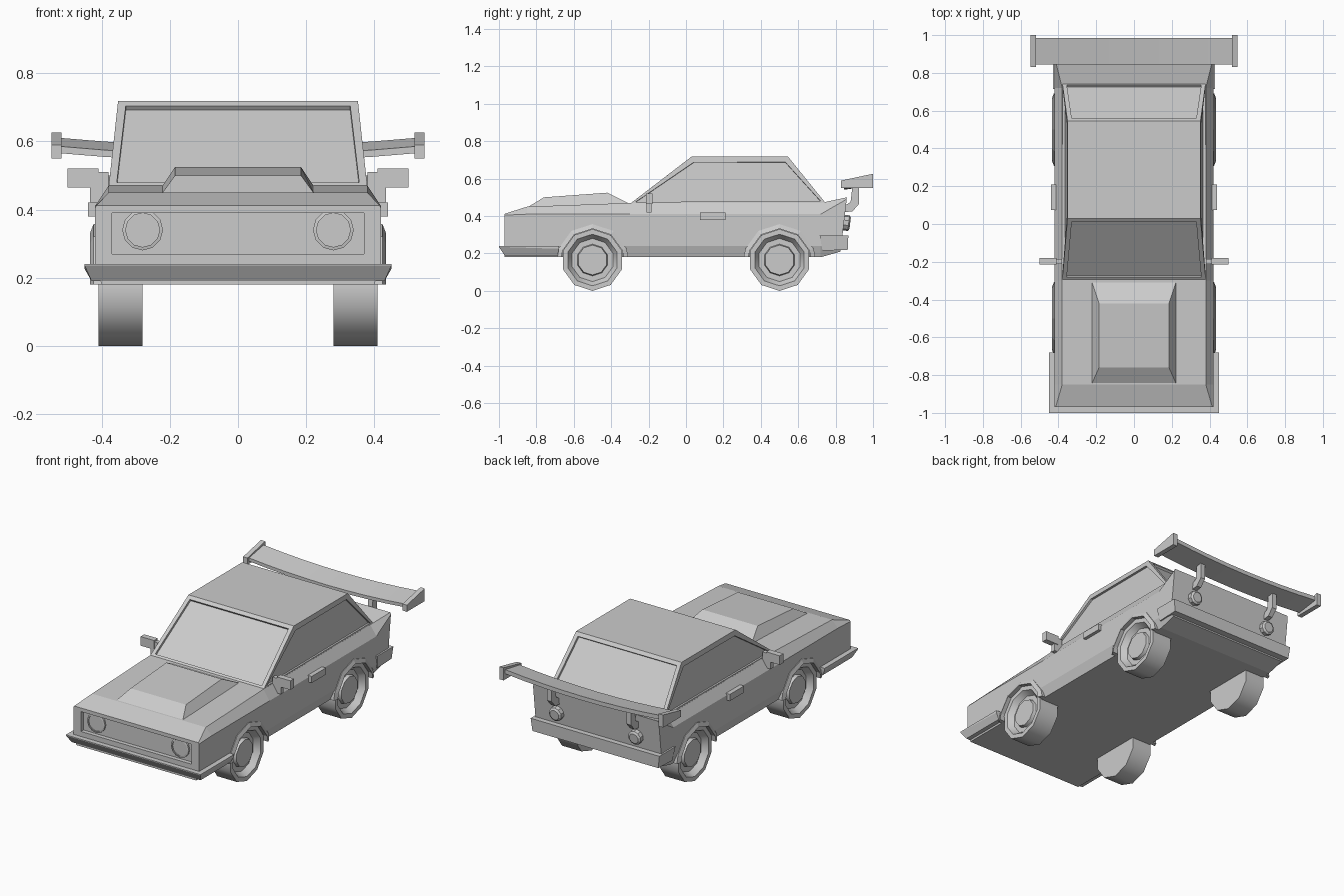
import bpy, bmesh
from math import sin, cos, pi, radians
from mathutils import Vector

if "Cube" in bpy.data.objects:
    bpy.data.objects.remove(bpy.data.objects["Cube"])


def finish(name, bm, mirror=False, smooth=None):
    bmesh.ops.remove_doubles(bm, verts=bm.verts, dist=1e-4)
    bmesh.ops.recalc_face_normals(bm, faces=bm.faces)
    me = bpy.data.meshes.new(name)
    bm.to_mesh(me)
    bm.free()
    ob = bpy.data.objects.new(name, me)
    bpy.context.collection.objects.link(ob)
    if mirror:
        ob.modifiers.new("mirror", 'MIRROR').use_mirror_merge = False
    if smooth:
        me.shade_smooth()
        me.set_sharp_from_angle(angle=radians(smooth))
    return ob


def loft_bm(sections):
    """Skin closed rings of points and cap both ends."""
    bm = bmesh.new()
    rings = [[bm.verts.new(p) for p in s] for s in sections]
    n = len(rings[0])
    for a, b in zip(rings, rings[1:]):
        for i in range(n):
            j = (i + 1) % n
            bm.faces.new((a[i], a[j], b[j], b[i]))
    bm.faces.new(rings[0])
    bm.faces.new(rings[-1])
    return bm


def prism(name, profile, x0, x1, mirror=True):
    """Extrude a (y, z) profile from x0 to x1."""
    bm = loft_bm([[(x, y, z) for y, z in profile] for x in (x0, x1)])
    return finish(name, bm, mirror)


def box(name, x0, x1, y0, y1, z0, z1, mirror=True):
    return prism(name, [(y0, z0), (y1, z0), (y1, z1), (y0, z1)], x0, x1, mirror)


def quad(hx, y0, y1, z0, z1):
    return [(-hx, y0, z0), (hx, y0, z0), (hx, y1, z1), (-hx, y1, z1)]


def lathe(name, profile, n, loc, axis='x', cx=0.0, smooth=None):
    """Turn an (offset, radius) profile; a mirrored copy is made in x."""
    def ring(h, r):
        pts = []
        for k in range(n):
            a = pi / 2 + 2 * pi * k / n
            if axis == 'x':
                pts.append((h, r * cos(a), r * sin(a)))
            else:
                pts.append((cx + r * cos(a), h, r * sin(a)))
        return pts
    ob = finish(name, loft_bm([ring(h, r) for h, r in profile]), True, smooth)
    ob.location = loc
    return ob


# Body shell: cross-sections along the car
def body_ring(low, crease, belt, top):
    half = [low, crease, belt, top]
    return half + [(-x, y, z) for x, y, z in reversed(half)]


def station(y, top_z):
    return body_ring((.40, y, .18), (.42, y, .24), (.42, y, .41), (.38, y, top_z))


bm = loft_bm([
    body_ring((.40, -.97, .18), (.42, -.97, .24), (.42, -.97, .405), (.415, -.97, .412)),
    station(-.85, .45), station(-.30, .47), station(.72, .47),
    body_ring((.40, .8265, .21), (.42, .83, .24), (.42, .859, .49), (.415, .86, .50))])
body = finish("body", bm)

# Recesses for the grille and wheels
cutters = [box("grille_cutter", -.37, .37, -1.1, -.945, .27, .39, False)]
WHEEL_Z = .165
for y, end in ((-.5, "front"), (.5, "rear")):
    cutters.append(lathe(end + "_wheel_well_cutter", [(.275, .168), (.6, .168)],
                         10, (0, y, WHEEL_Z)))
for c in cutters:
    c.hide_render = True
    c.hide_set(True)
    m = body.modifiers.new(c.name, 'BOOLEAN')
    m.operation = 'DIFFERENCE'
    m.solver = 'EXACT'
    m.object = c

# Cabin with sunken windows on all four sides
bm = loft_bm([quad(.38, -.30, .75, .465, .465), quad(.352, .03, .545, .718, .718)])
bmesh.ops.recalc_face_normals(bm, faces=bm.faces)
panes = [f for f in bm.faces if abs(f.normal.z) < .9]
bmesh.ops.inset_individual(bm, faces=panes, thickness=.033, depth=0)
bmesh.ops.inset_individual(bm, faces=panes, thickness=.0005, depth=-.013)
finish("cabin", bm)

# Raised bonnet panel
finish("bonnet_bulge", loft_bm([quad(.225, -.85, -.30, .445, .465),
                                quad(.185, -.76, -.42, .50, .525)]))

# Bumpers
finish("front_bumper", loft_bm([quad(.43, -.97, -.685, .19, .19),
                                quad(.45, -1.0, -.68, .235, .225),
                                quad(.45, -1.0, -.68, .24, .24)]))
finish("rear_bumper", loft_bm([quad(.42, .73, .865, .215, .22),
                               quad(.43, .715, .868, .295, .295)]))

# Wheels and arch flares
for y, end in ((-.5, "front"), (.5, "rear")):
    lathe(end + "_wheels", [(.28, .10), (.28, .165), (.41, .165), (.41, .138),
                            (.375, .115), (.375, .085), (.395, .08)],
          10, (0, y, WHEEL_Z), smooth=40)
    angles = [radians(a) for a in (18, 54, 90, 126, 162)]

    def arc(r):
        pts = [(y + r * cos(a), WHEEL_Z + r * sin(a)) for a in angles]
        return [(y + r, .18)] + pts + [(y - r, .18)]
    outer, inner = arc(.192), arc(.167)
    sections = []
    for o, i in zip(outer, inner):
        sections.append([(.39, *o), (.424, *o), (.434, *i), (.39, *i)])
    finish(end + "_wheel_arches", loft_bm(sections), True)

# Headlights and tail lights
lathe("headlights", [(-.93, .06), (-.955, .06), (-.957, .05), (-.952, .05)], 12,
      (0, 0, .34), 'y', .28)
tail = lathe("tail_lights", [(-.02, .042), (.025, .042), (.033, .03)], 10,
             (0, .845, .365), 'y', .265)
tail.rotation_euler.x = -.12

# Door handles and wing mirrors
box("door_handles", .40, .44, .075, .21, .38, .42)
box("mirror_stalks", .38, .435, -.212, -.185, .42, .51)
box("mirrors", .41, .50, -.215, -.18, .465, .52)

# Rear spoiler: curved blade, end plates and struts
blade = []
for k in range(9):
    x = -.525 + 1.05 * k / 8
    d = .09 * (x * x - .27)
    blade.append([(x, .845, .565 + d), (x, .985, .585 + d),
                  (x, .985, .61 + d), (x, .845, .585 + d)])
finish("spoiler_blade", loft_bm(blade))
prism("spoiler_end_plates", [(.83, .55), (1.0, .55), (1.0, .626), (.83, .59)], .518, .547)
prism("spoiler_struts", [(.84, .45), (.88, .475), (.89, .56), (.925, .56),
                         (.925, .465), (.89, .425), (.84, .42)], .25, .28)
